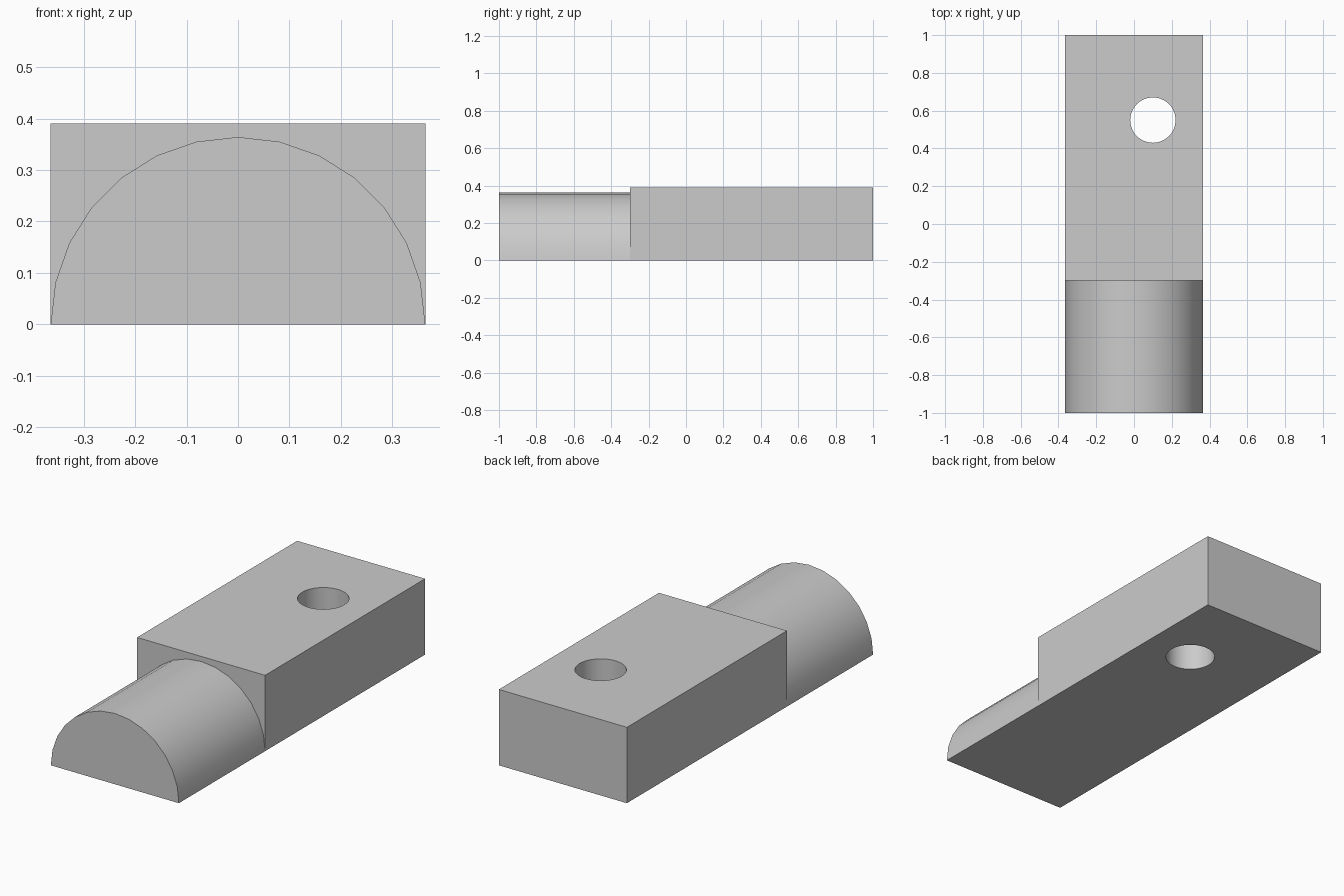
import bpy, bmesh, math

WIDTH, HEIGHT = 0.364, 0.39          # half width (also the shank radius), block height
FRONT, SHOULDER, BACK = -1.0, -0.3, 1.0
SEGMENTS = 14

cube = bpy.data.objects.get("Cube")
if cube:
    bpy.data.objects.remove(cube, do_unlink=True)

grey = bpy.data.materials.new("light_grey")
grey.use_nodes = True
colour = (0.6, 0.6, 0.6, 1)
grey.diffuse_color = colour
grey.node_tree.nodes["Principled BSDF"].inputs["Base Color"].default_value = colour

bm = bmesh.new()


def arc(y):
    """Half circle of vertices from the right edge over the top to the left edge."""
    steps = [math.pi * (1 - i / SEGMENTS) for i in range(SEGMENTS + 1)]
    return [bm.verts.new((WIDTH * math.cos(a), y, WIDTH * max(0, math.sin(a)))) for a in steps]


# Half-round shank
tip, root = arc(FRONT), arc(SHOULDER)
bm.faces.new(tip)
for i in range(SEGMENTS):
    bm.faces.new((tip[i], root[i], root[i + 1], tip[i + 1]))
bm.faces.new((tip[0], tip[-1], root[-1], root[0]))

# Rectangular block, its shoulder face fitted around the shank
top_r, top_l = [bm.verts.new((x, SHOULDER, HEIGHT)) for x in (-WIDTH, WIDTH)]
end_r, end_l = [bm.verts.new((x, BACK, 0)) for x in (-WIDTH, WIDTH)]
cap_r, cap_l = [bm.verts.new((x, BACK, HEIGHT)) for x in (-WIDTH, WIDTH)]
bm.faces.new(root + [top_l, top_r])
bm.faces.new((root[0], end_r, cap_r, top_r))
bm.faces.new((root[-1], end_l, cap_l, top_l))
bm.faces.new((top_r, top_l, cap_l, cap_r))
bm.faces.new((end_r, end_l, cap_l, cap_r))
bm.faces.new((root[0], root[-1], end_l, end_r))
bmesh.ops.recalc_face_normals(bm, faces=bm.faces)

mesh = bpy.data.meshes.new("block_with_half_round_shank")
bm.to_mesh(mesh)
bm.free()
mesh.materials.append(grey)
body = bpy.data.objects.new("block_with_half_round_shank", mesh)
bpy.context.collection.objects.link(body)

# Off-centre through hole
bpy.ops.mesh.primitive_cylinder_add(vertices=48, radius=0.12, depth=1,
                                    location=(0.1, 0.55, HEIGHT / 2))
cutter = bpy.context.object
cutter.name = "hole_cutter"
cutter.hide_render = True
cutter.data.materials.append(grey)
cut = body.modifiers.new("hole", "BOOLEAN")
cut.operation, cut.solver, cut.object = "DIFFERENCE", "EXACT", cutter

bpy.ops.object.select_all(action="DESELECT")
body.select_set(True)
bpy.context.view_layer.objects.active = body
bpy.ops.object.modifier_apply(modifier=cut.name)
bpy.data.objects.remove(cutter, do_unlink=True)
bpy.ops.object.shade_smooth_by_angle(angle=math.radians(30))
